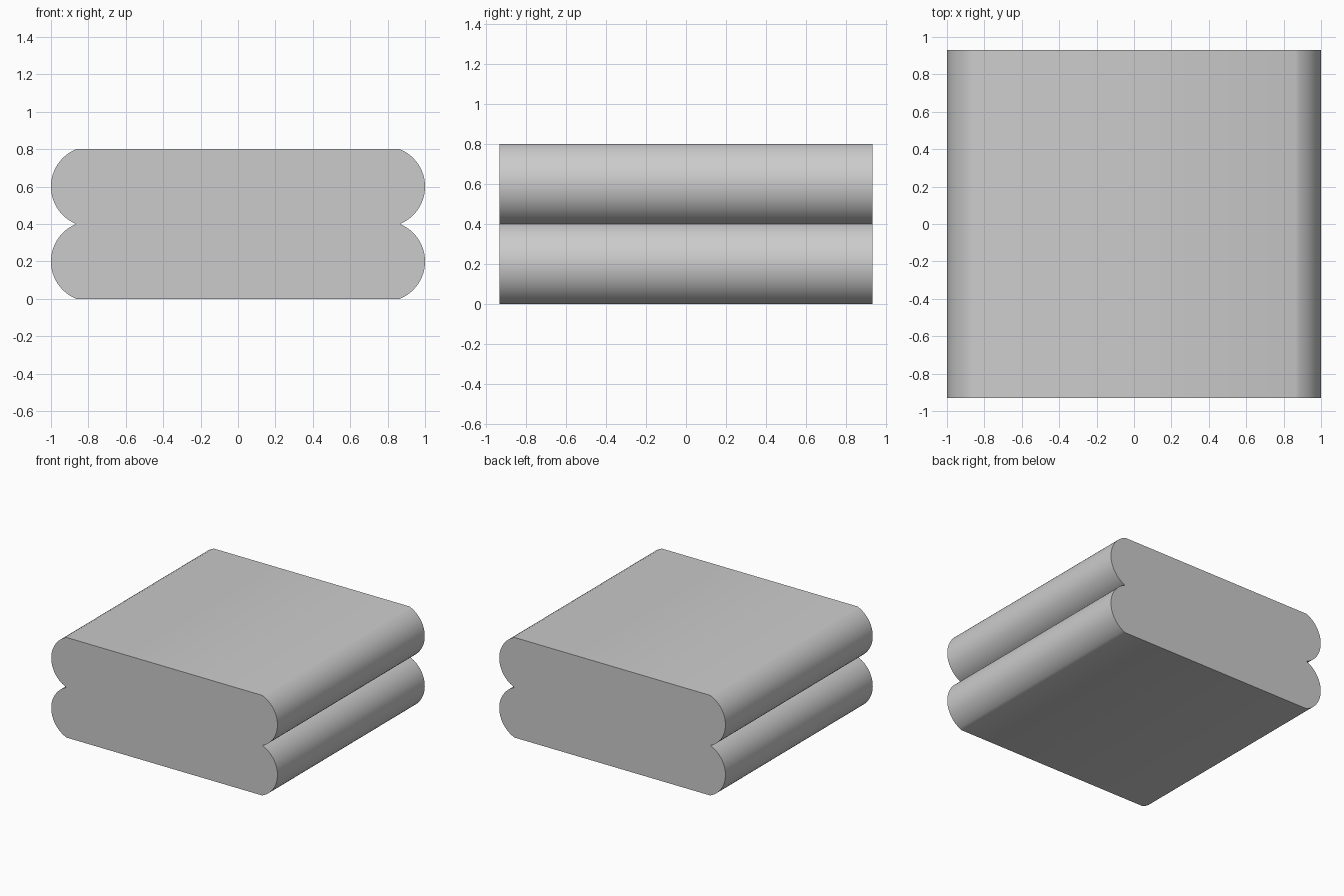
import bpy, bmesh, math

if "Cube" in bpy.data.objects:
    bpy.data.objects.remove(bpy.data.objects["Cube"])

HALF_DEPTH = 0.93
EDGE_X = 0.865      # where the rounded sides meet the flat faces
ROLL_H = 0.4        # height of each rounded side
SEGMENTS = 24

# Circle through the notch corners that bulges out to x = 1
bulge = 1.0 - EDGE_X
radius = ((ROLL_H / 2) ** 2 + bulge ** 2) / (2 * bulge)
centre_x = 1.0 - radius
sweep = math.asin(ROLL_H / 2 / radius)


def roll(z_mid):
    """Right-hand bulge, from bottom to top."""
    points = []
    for i in range(SEGMENTS + 1):
        a = -sweep + 2 * sweep * i / SEGMENTS
        points.append((centre_x + radius * math.cos(a), z_mid + radius * math.sin(a)))
    return points


# Two stacked bulges per side, mirrored to close the profile
right = roll(ROLL_H / 2) + roll(ROLL_H * 1.5)[1:]
profile = right + [(-x, z) for x, z in reversed(right)]

# Extrude the profile from front to back
bm = bmesh.new()
front = bm.faces.new([bm.verts.new((x, -HALF_DEPTH, z)) for x, z in profile])
result = bmesh.ops.extrude_face_region(bm, geom=[front], use_keep_orig=True)
moved = [g for g in result["geom"] if isinstance(g, bmesh.types.BMVert)]
bmesh.ops.translate(bm, verts=moved, vec=(0, 2 * HALF_DEPTH, 0))
bmesh.ops.recalc_face_normals(bm, faces=bm.faces)

mesh = bpy.data.meshes.new("double_rolled_block")
bm.to_mesh(mesh)
bm.free()
block = bpy.data.objects.new("double_rolled_block", mesh)
bpy.context.collection.objects.link(block)

# Smooth bulges, crisp notch and end faces
bpy.context.view_layer.objects.active = block
block.select_set(True)
bpy.ops.object.shade_smooth_by_angle(angle=math.radians(30))
